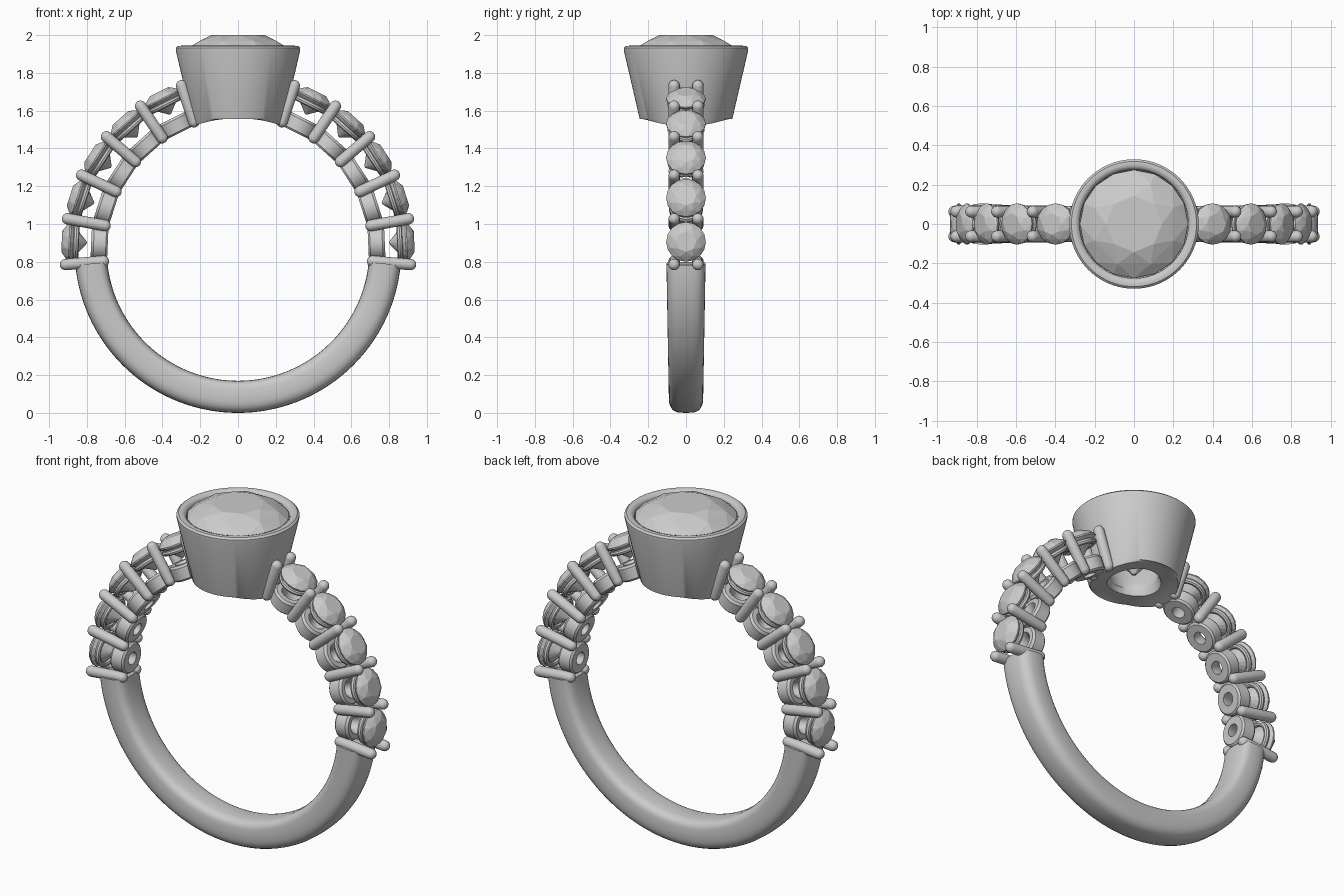
import bpy, bmesh
from math import sin, cos, pi, radians, sqrt, copysign
from mathutils import Matrix, Vector

if "Cube" in bpy.data.objects:
    bpy.data.objects.remove(bpy.data.objects["Cube"])

CZ, R_IN, R_OUT = 0.865, 0.695, 0.865   # finger circle centre height, inner and outer radius


def finish(name, bm, smooth=True):
    bmesh.ops.recalc_face_normals(bm, faces=bm.faces)
    me = bpy.data.meshes.new(name)
    bm.to_mesh(me)
    bm.free()
    ob = bpy.data.objects.new(name, me)
    bpy.context.collection.objects.link(ob)
    if smooth:
        bpy.ops.object.select_all(action='DESELECT')
        ob.select_set(True)
        bpy.context.view_layer.objects.active = ob
        bpy.ops.object.shade_smooth_by_angle(angle=radians(35))
    return ob


def lathe(bm, profile, n, mat=Matrix(), closed=True):
    """Revolve (radius, height) points around local z."""
    rings = []
    for r, h in profile:
        if r < 1e-6:
            rings.append([bm.verts.new(mat @ Vector((0, 0, h)))] * n)
        else:
            rings.append([bm.verts.new(mat @ Vector((r * cos(2 * pi * i / n), r * sin(2 * pi * i / n), h)))
                          for i in range(n)])
    for k in range(len(rings) if closed else len(rings) - 1):
        a, b = rings[k], rings[(k + 1) % len(rings)]
        for i in range(n):
            j = (i + 1) % n
            quad = list(dict.fromkeys((a[i], a[j], b[j], b[i])))
            if len(quad) > 2:
                bm.faces.new(quad)


def stone(bm, r, girdle, table, culet, mat=Matrix()):
    """Round brilliant cut as a convex hull of facet corners."""
    crown = table - girdle
    rows = [(0.52 * r, table, 8, 0), (0.80 * r, girdle + 0.62 * crown, 8, 0.5),
            (r, girdle + 0.08 * crown, 16, 0), (r, girdle - 0.1 * crown, 16, 0),
            (0.45 * r, girdle + 0.58 * (culet - girdle), 8, 0.5), (0.04 * r, culet, 4, 0)]
    vs = [bm.verts.new(mat @ Vector((rr * cos(2 * pi * (i + o) / n), rr * sin(2 * pi * (i + o) / n), h)))
          for rr, h, n, o in rows for i in range(n)]
    bmesh.ops.convex_hull(bm, input=vs)


def radial(deg, y=0.0):
    """Frame at the finger centre whose z axis points outward at the given angle."""
    return Matrix.Translation((0, y, CZ)) @ Matrix.Rotation(radians(90 - deg), 4, 'Y')


# plain lower shank: rounded section swept along the arc, slightly wider at its ends
bm = bmesh.new()
N, M, A0 = 72, 28, -5.5
prev = None
for k in range(N + 1):
    a = radians(A0 - (180 + 2 * A0) * k / N)
    half = 0.105 - 0.014 * abs(sin(a))
    ring = []
    for i in range(M):
        t = 2 * pi * i / M
        c, s = cos(t), sin(t)
        p = 0.75 if c > 0 else 0.5
        rad = (R_IN + R_OUT) / 2 + (R_OUT - R_IN) / 2 * copysign(abs(c) ** p, c)
        y = half * copysign(abs(s) ** 0.6, s)
        ring.append(bm.verts.new((rad * cos(a), y, CZ + rad * sin(a))))
    if prev:
        for i in range(M):
            bm.faces.new((prev[i], prev[(i + 1) % M], ring[(i + 1) % M], ring[i]))
    if k in (0, N):
        bm.faces.new(ring)
    prev = ring
finish("shank", bm)

# shoulder settings: five stones per side between six pairs of prongs
START, STEP = -5.0, 15.2
cap = [(0.030 * sin(i * pi / 10), 0.030 * cos(i * pi / 10)) for i in range(6)]
prong = [(r, 0.917 + h) for r, h in cap] + [(r, 0.715 - h) for r, h in reversed(cap)]
cup = [(0.036, 0.690), (0.080, 0.690), (0.090, 0.700), (0.092, 0.765), (0.082, 0.778), (0.055, 0.778),
       (0.036, 0.745)]
seat = [(0.084 + 0.015 * cos(i * pi / 4), 0.858 + 0.015 * sin(i * pi / 4)) for i in range(8)]
for side in ("right", "left"):
    prongs, cups, seats, gems = (bmesh.new() for _ in range(4))
    ang = (lambda d: d) if side == "right" else (lambda d: 180 - d)
    for k in range(6):
        for y in (-0.063, 0.063):
            lathe(prongs, prong, 16, radial(ang(START + STEP * k), y), closed=False)
    for k in range(5):
        m = radial(ang(START + STEP * (k + 0.5)))
        lathe(cups, cup, 32, m)
        lathe(seats, seat, 32, m)
        stone(gems, 0.105, 0.892, 0.934, 0.800, m)
    finish(side + "_prongs", prongs)
    finish(side + "_stone_cups", cups)
    finish(side + "_stone_seats", seats)
    finish(side + "_small_stones", gems, smooth=False)

# tapered bezel, its underside following the finger hole
bm = bmesh.new()
bezel = [(0.275, 1.900), (0.276, 1.925), (0.285, 1.938), (0.300, 1.944), (0.318, 1.942), (0.329, 1.932),
         (0.329, 1.918), (0.245, 1.555), (0.236, 1.50), (0.20, 1.50), (0.165, 1.50), (0.145, 1.51),
         (0.130, 1.59), (0.135, 1.62), (0.250, 1.88)]
lathe(bm, bezel, 80)
for v in bm.verts:
    if v.co.z < 1.55:
        v.co.z = CZ + sqrt(R_IN ** 2 - v.co.x ** 2)
finish("bezel", bm)

# large centre stone
bm = bmesh.new()
stone(bm, 0.275, 1.918, 2.0, 1.60)
finish("centre_stone", bm, smooth=False)
